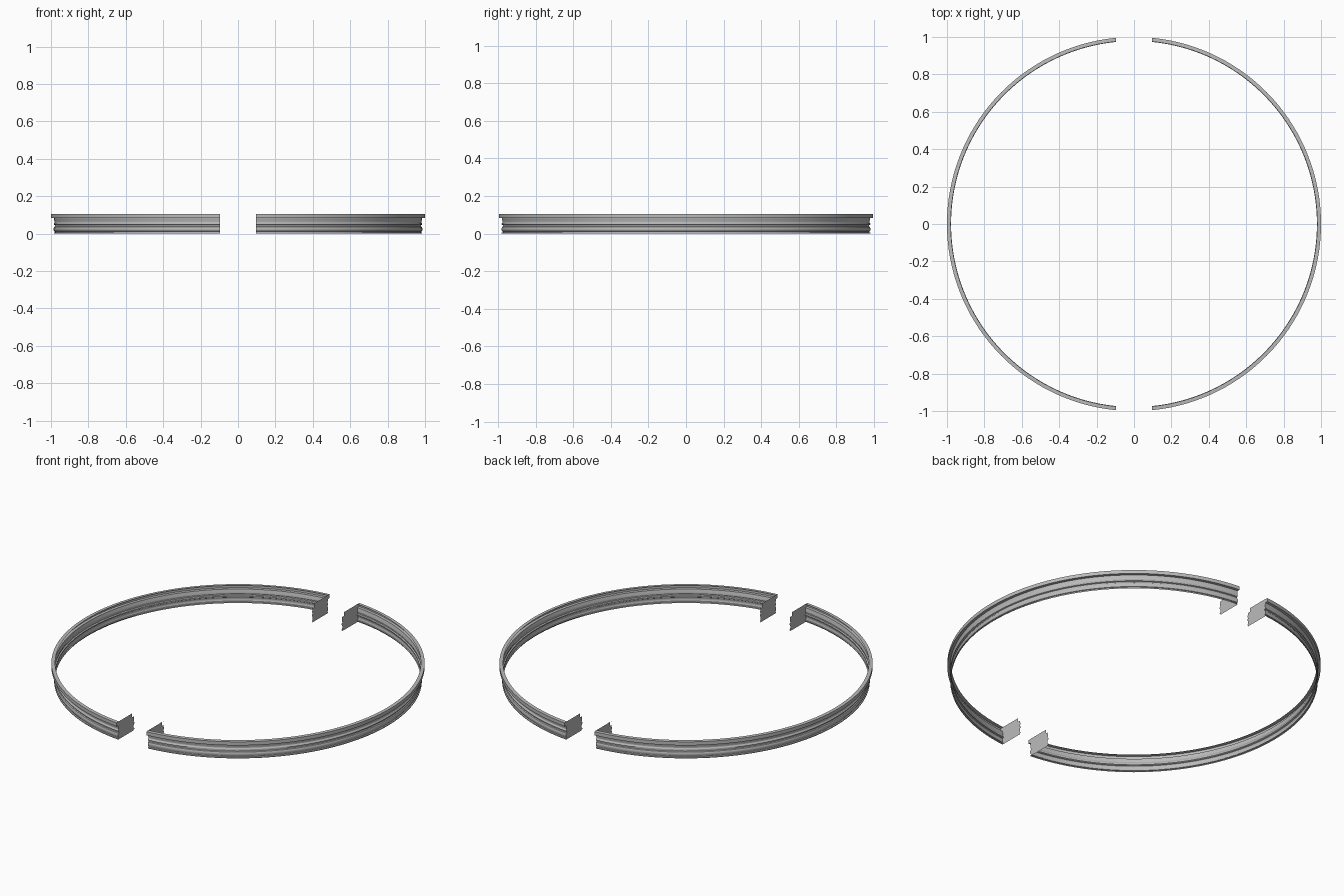
import bpy
import bmesh
from math import asin, cos, sin, pi, sqrt

cube = bpy.data.objects.get("Cube")
if cube:
    bpy.data.objects.remove(cube, do_unlink=True)

GAP = 0.097        # half of the opening between the two halves
FLAP = 0.145       # length of the flat returns at the ends
STEPS = 64         # segments along each half

# Moulding cross-section (radius, height), from the back of the lip downwards
PROFILE = [(0.98, 0.106), (1.0, 0.105), (1.0, 0.084), (0.985, 0.083),
           (0.984, 0.075), (0.981, 0.067), (0.981, 0.06), (0.985, 0.053),
           (0.985, 0.048), (0.978, 0.045), (0.978, 0.039), (0.983, 0.036),
           (0.986, 0.029), (0.986, 0.02), (0.983, 0.013), (0.979, 0.011),
           (0.979, 0.007), (0.985, 0.005), (0.985, 0.0)]

grey = bpy.data.materials.new("plain_grey")
grey.use_nodes = True
colour = (0.5, 0.5, 0.5, 1)
grey.diffuse_color = colour
grey.node_tree.nodes["Principled BSDF"].inputs["Base Color"].default_value = colour


def sheet(name, columns):
    """Skin a row of matching profile columns into one open surface."""
    bm = bmesh.new()
    grid = [[bm.verts.new(p) for p in col] for col in columns]
    for a, b in zip(grid, grid[1:]):
        for i in range(len(a) - 1):
            bm.faces.new((a[i], a[i + 1], b[i + 1], b[i]))
    mesh = bpy.data.meshes.new(name)
    bm.to_mesh(mesh)
    bm.free()
    mesh.materials.append(grey)
    obj = bpy.data.objects.new(name, mesh)
    bpy.context.collection.objects.link(obj)
    bpy.ops.object.select_all(action="DESELECT")
    obj.select_set(True)
    bpy.context.view_layer.objects.active = obj
    bpy.ops.object.shade_smooth_by_angle(angle=0.5)
    return obj


def arc_column(t, side):
    """Profile at fraction t of the half ring, trimmed to the end planes."""
    column = []
    for r, z in PROFILE:
        start = asin(GAP / r)
        a = start + t * (pi - 2 * start)
        column.append((side * r * sin(a), -r * cos(a), z))
    return column


def flap_column(end, side, shift):
    """End profile slid straight back towards the centre."""
    return [(side * GAP, end * (sqrt(r * r - GAP * GAP) - shift), z)
            for r, z in PROFILE]


# Two curved mouldings, each with a flat return at both ends
for side, word in ((1, "left"), (-1, "right")):
    ring = [arc_column(i / STEPS, side) for i in range(STEPS + 1)]
    sheet(word + "_curved_moulding", ring[::side])
    for end, place in ((-1, "front"), (1, "back")):
        flap = [flap_column(end, side, s) for s in (0, FLAP)]
        sheet(f"{word}_{place}_end_return", flap[::side * end])
